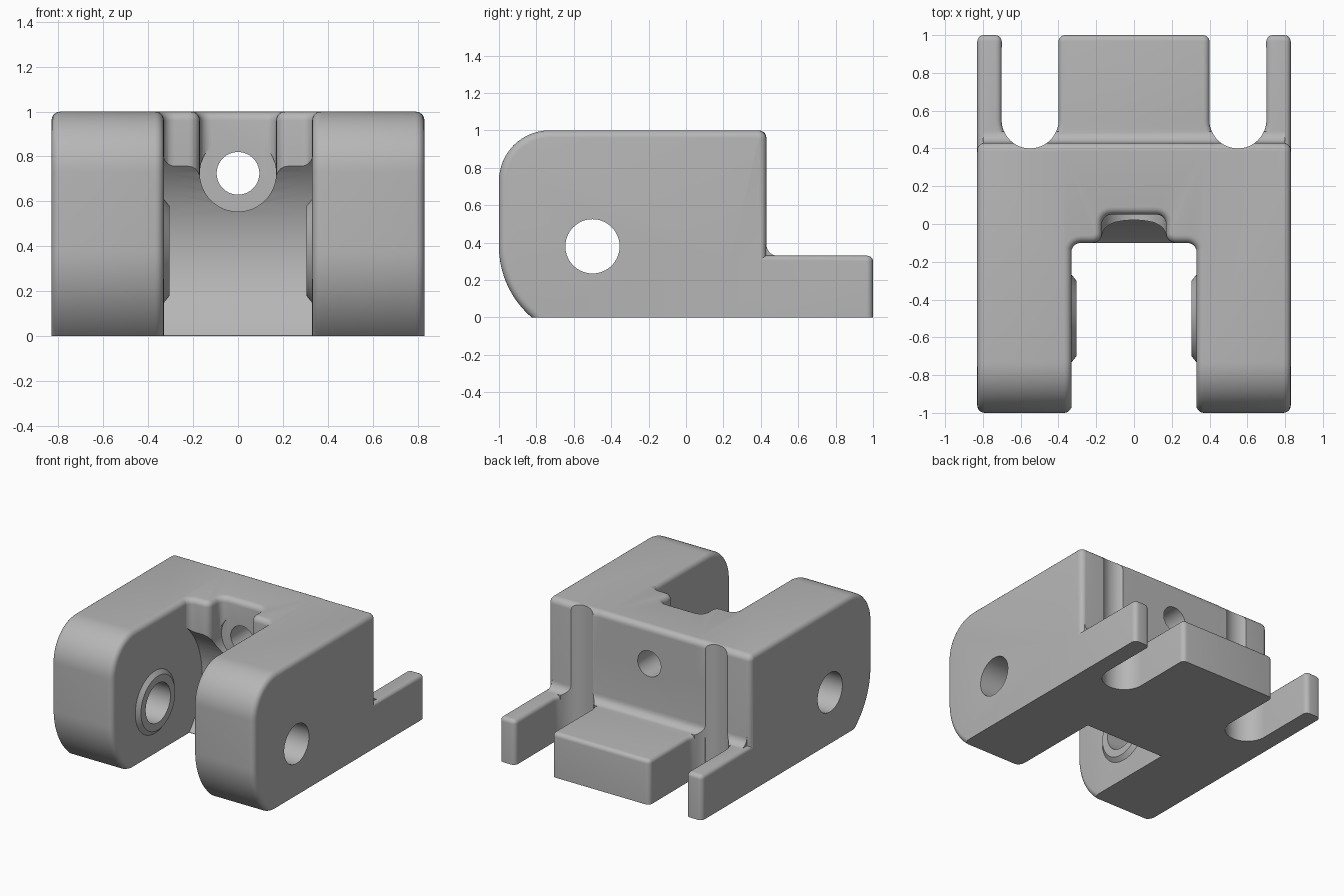
import bpy, bmesh, math
from mathutils import Matrix

old = bpy.data.objects.get("Cube")
if old:
    bpy.data.objects.remove(old, do_unlink=True)

grey = bpy.data.materials.new("plain_grey")
grey.use_nodes = True
colour = (0.47, 0.47, 0.47, 1)
grey.diffuse_color = colour
grey.node_tree.nodes["Principled BSDF"].inputs["Base Color"].default_value = colour


def finish(bm, name):
    bmesh.ops.recalc_face_normals(bm, faces=bm.faces)
    mesh = bpy.data.meshes.new(name)
    bm.to_mesh(mesh)
    bm.free()
    mesh.materials.append(grey)
    ob = bpy.data.objects.new(name, mesh)
    bpy.context.collection.objects.link(ob)
    return ob


def arc(cy, cz, r, a0, a1, n=16):
    return [(cy + r * math.cos(math.radians(a0 + (a1 - a0) * i / n)),
             cz + r * math.sin(math.radians(a0 + (a1 - a0) * i / n))) for i in range(n + 1)]


def round_edges(bm, edges, width):
    if edges and width:
        bmesh.ops.bevel(bm, geom=edges, offset=width, offset_type='OFFSET',
                        segments=5, profile=0.5, affect='EDGES', clamp_overlap=True)


def prism(name, outline, axis, lo, hi, side=0, rim=0):
    """Extrude an outline along x or z; round its corners, then its rim (never the base)."""
    k = 0 if axis == 'x' else 2
    bm = bmesh.new()
    put = (lambda p, h: (h, p[0], p[1])) if axis == 'x' else (lambda p, h: (p[0], p[1], h))
    low = [bm.verts.new(put(p, lo)) for p in outline]
    high = [bm.verts.new(put(p, hi)) for p in outline]
    bm.faces.new(low)
    bm.faces.new(high)
    n = len(outline)
    for i in range(n):
        j = (i + 1) % n
        bm.faces.new((low[i], low[j], high[j], high[i]))
    bmesh.ops.recalc_face_normals(bm, faces=bm.faces)
    base = min(v.co.z for v in bm.verts)

    def on_base(e):
        return all(abs(v.co.z - base) < 1e-4 for v in e.verts)

    def along(e):
        return abs(e.verts[0].co[k] - e.verts[1].co[k]) > 1e-4

    round_edges(bm, [e for e in bm.edges if along(e) and not on_base(e)
                     and e.calc_face_angle(0) > 0.6], side)
    round_edges(bm, [e for e in bm.edges if not along(e) and not on_base(e)
                     and e.calc_face_angle(0) > 0.6], rim)
    return finish(bm, name)


def rod(name, axis, centre, r1, r2, length):
    turn = {'x': Matrix.Rotation(math.pi / 2, 4, 'Y'),
            'y': Matrix.Rotation(-math.pi / 2, 4, 'X'), 'z': Matrix()}[axis]
    bm = bmesh.new()
    bmesh.ops.create_cone(bm, cap_ends=True, segments=64, radius1=r1, radius2=r2,
                          depth=length, matrix=Matrix.Translation(centre) @ turn)
    return finish(bm, name)


def combine(target, other, operation):
    other.hide_render = True
    mod = target.modifiers.new("combine", 'BOOLEAN')
    mod.operation = operation
    mod.solver = 'EXACT'
    mod.object = other
    bpy.context.view_layer.objects.active = target
    bpy.ops.object.modifier_apply(modifier=mod.name)
    bpy.data.objects.remove(other, do_unlink=True)


PIVOT_Y, PIVOT_Z, BACK = -0.5, 0.38, 0.43

# Centre block, with the top cut out for the screw pocket
bracket = prism("bracket", [(-0.1, 0), (BACK, 0), (BACK, 0.72), (-0.1, 0.72)], 'x', -0.45, 0.45)
half = [(0.17, 0.05), (0.17, -0.1), (0.332, -0.1), (0.332, -0.25), (0.45, -0.25), (0.45, BACK)]
plan = half + [(-x, y) for x, y in reversed(half)]
combine(bracket, prism("top_bridge", plan, 'z', 0.7, 1, 0.05, 0.04), 'UNION')

# Round clearance, screw pocket and screw hole
combine(bracket, rod("clearance", 'x', (0, PIVOT_Y, PIVOT_Z), 0.55, 0.55, 2), 'DIFFERENCE')
combine(bracket, rod("pocket", 'y', (0, -0.2, 0.725), 0.17, 0.17, 0.5), 'DIFFERENCE')
combine(bracket, rod("screw_hole", 'y', (0, 0.2, 0.725), 0.095, 0.095, 1), 'DIFFERENCE')

# Two side arms with rounded noses and chamfered bosses
nose = arc(-0.73, 0.73, 0.27, 90, 180) + arc(PIVOT_Y, PIVOT_Z, 0.5, 180, 229.46)
nose[-1] = (nose[-1][0], 0)
for s in (-1, 1):
    x0, x1 = sorted((s * 0.33, s * 0.83))
    combine(bracket, prism("arm", nose + [(BACK, 0), (BACK, 1)], 'x', x0, x1, 0.045, 0.04), 'UNION')
    wide, narrow = 0.25, 0.2
    r1, r2 = (narrow, wide) if s > 0 else (wide, narrow)
    combine(bracket, rod("boss", 'x', (s * 0.325, PIVOT_Y, PIVOT_Z), r1, r2, 0.04), 'UNION')

# Rear plate: tongue and two prongs
half = [(0.83, 0.2), (0.83, 1), (0.7, 1)] + arc(0.55, 0.55, 0.151, 0, -180, 24) + [(0.4, 1)]
plan = half + [(-x, y) for x, y in reversed(half)]
combine(bracket, prism("rear_plate", plan, 'z', 0, 0.33, 0.035, 0.03), 'UNION')

# Fillet where the plate meets the block
cove = [(0.4, 0.3)] + [(0.4, 0.39)] + arc(BACK + 0.06, 0.39, 0.06, 180, 270, 8) + [(0.49, 0.3)]
combine(bracket, prism("cove", cove, 'x', -0.8, 0.8), 'UNION')

# Rear grooves and pivot hole
for s in (-1, 1):
    combine(bracket, rod("groove", 'z', (s * 0.55, 0.55, 0.5), 0.15, 0.15, 2), 'DIFFERENCE')
combine(bracket, rod("pivot_hole", 'x', (0, PIVOT_Y, PIVOT_Z), 0.145, 0.145, 3), 'DIFFERENCE')

# Smooth shading with sharp creases
bpy.ops.object.select_all(action='DESELECT')
bracket.select_set(True)
bpy.context.view_layer.objects.active = bracket
bpy.ops.object.shade_smooth_by_angle(angle=math.radians(30))
